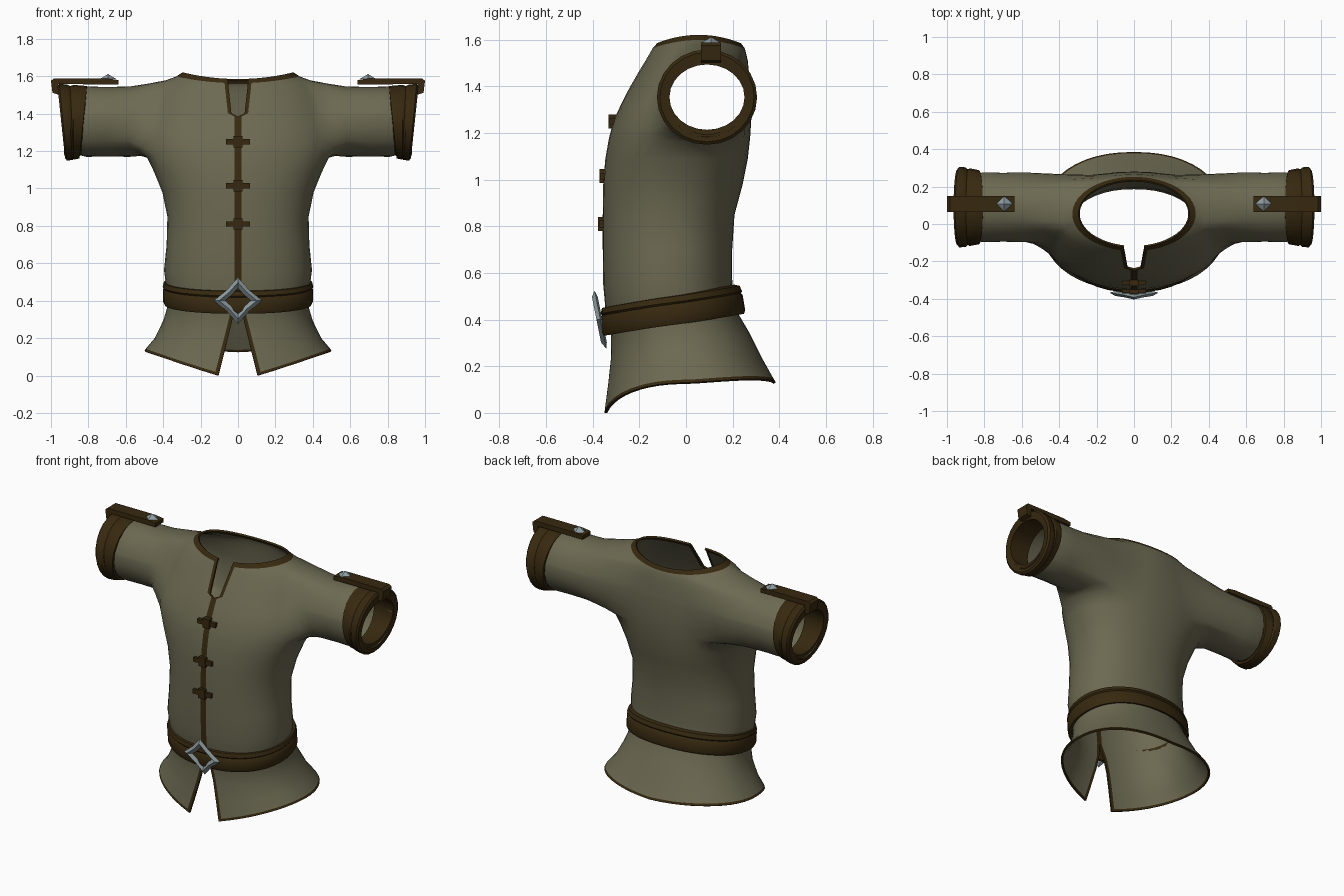
import bpy, bmesh, math
from math import sin, cos, pi, asin, atan2, copysign

if "Cube" in bpy.data.objects:
    bpy.data.objects.remove(bpy.data.objects["Cube"])


def material(name, rgb):
    m = bpy.data.materials.new(name)
    m.diffuse_color = (*rgb, 1)
    m.use_nodes = True
    m.node_tree.nodes["Principled BSDF"].inputs["Base Color"].default_value = m.diffuse_color
    return m


CLOTH = material("olive_cloth", (0.150, 0.141, 0.083))
LEATHER = material("dark_leather", (0.038, 0.022, 0.005))
METAL = material("pale_metal", (0.27, 0.33, 0.35))


def finish(bm, name, mats, mirror=False, shell=0, angle=40):
    """Turn a bmesh into a named object, bake its modifiers and shade it."""
    bmesh.ops.recalc_face_normals(bm, faces=bm.faces)
    me = bpy.data.meshes.new(name)
    bm.to_mesh(me)
    bm.free()
    ob = bpy.data.objects.new(name, me)
    bpy.context.collection.objects.link(ob)
    for m in mats:
        me.materials.append(m)
    if mirror:
        ob.modifiers.new("mirror", 'MIRROR').merge_threshold = 0.002
    if shell:
        s = ob.modifiers.new("shell", 'SOLIDIFY')
        s.thickness, s.offset, s.material_offset_rim = shell, -1, 1
    bpy.ops.object.select_all(action='DESELECT')
    ob.select_set(True)
    bpy.context.view_layer.objects.active = ob
    bpy.ops.object.convert(target='MESH')
    bpy.ops.object.shade_smooth_by_angle(angle=math.radians(angle))
    return ob


def loft(bm, rows, wrap_rows=False, caps=False):
    """Skin closed rings of points; optionally join last ring to first."""
    vs = [[bm.verts.new(p) for p in r] for r in rows]
    n = len(vs[0])
    for i in range(len(vs) if wrap_rows else len(vs) - 1):
        a, b = vs[i], vs[(i + 1) % len(vs)]
        for j in range(n):
            k = (j + 1) % n
            bm.faces.new((a[j], a[k], b[k], b[j]))
    if caps:
        bm.faces.new(vs[0])
        bm.faces.new(vs[-1])


def box(bm, centre, size):
    r = bmesh.ops.create_cube(bm, size=1)
    bmesh.ops.scale(bm, vec=size, verts=r["verts"])
    bmesh.ops.translate(bm, vec=centre, verts=r["verts"])


# Tunic body outline: height at the front, half width, front y, back y
BODY = [
    (0.0, 0.5, -0.355, 0.385), (0.014, 0.493, -0.353, 0.378), (0.12, 0.447, -0.337, 0.325),
    (0.24, 0.4, -0.322, 0.272), (0.33, 0.375, -0.322, 0.225), (0.44, 0.385, -0.345, 0.2),
    (0.55, 0.396, -0.355, 0.198), (0.7, 0.382, -0.357, 0.198), (0.85, 0.378, -0.357, 0.208),
    (0.98, 0.405, -0.355, 0.243), (1.09, 0.45, -0.346, 0.265), (1.18, 0.488, -0.33, 0.275),
    (1.26, 0.5, -0.308, 0.28), (1.33, 0.49, -0.275, 0.28), (1.385, 0.474, -0.247, 0.278),
    (1.402, 0.47, -0.238, 0.277), (1.46, 0.45, -0.205, 0.27), (1.51, 0.418, -0.175, 0.265),
    (1.545, 0.375, -0.155, 0.257), (1.563, 0.33, -0.145, 0.252), (1.585, 0.297, -0.126, 0.236),
]
COLS = 24
ARM_ROWS, ARM_COLS = (11, 18), (9, 21)
SLEEVE_Y, SLEEVE_Z = 0.09, 1.357


def squared(v, e):
    return copysign(abs(v) ** e, v)


def body_point(row, j):
    z, w, yf, yb = row
    e = min(1, max(0.9, 0.9 + (z - 1.3) * 0.5))
    # skirt slit below, collar notch above, closed between
    gap = 0.035 + 0.11 * (z - 1.4) if z > 1.4 else max(0, 0.105 - 0.25 * z)
    # the skirt rises towards the back, the collar rises at the sides
    rise = 0.13 - 0.11 * z if z < 0.5 else max(0, 0.2 * (0.7 - z))
    lift = max(0, min(0.036, 0.25 * (z - 1.41)))
    a0, a1 = (asin((g / w) ** (1 / e)) for g in (gap, gap + 0.019))
    a = a0 if j == 0 else a1 + (pi - a1) * (j - 1) / (COLS - 1)
    if z < 0.1:  # hem climbs straight to the sides, then stays level
        f = (sin(a) - sin(a0)) / (1 - sin(a0)) if a < pi / 2 else 1 - 0.12 * sin(2 * a)
    else:
        f = max(0, (cos(a0) - cos(a)) / 2) ** (0.6 if z < 0.2 else 1)
    y = (yf + yb) / 2 - (yb - yf) / 2 * squared(cos(a), e)
    x = 0 if j == COLS else w * squared(sin(a), e)
    return (x, y, z + rise * f + lift * sin(a) ** 2)


bm = bmesh.new()
grid = [[bm.verts.new(body_point(r, j)) for j in range(COLS + 1)] for r in BODY]
(r0, r1), (c0, c1) = ARM_ROWS, ARM_COLS
last = len(BODY) - 2
for i in range(last + 1):
    for j in range(COLS):
        if r0 <= i < r1 and c0 <= j < c1:
            continue  # armhole
        f = bm.faces.new((grid[i][j], grid[i][j + 1], grid[i + 1][j + 1], grid[i + 1][j]))
        # leather trim on the hem, the neckline and the front edges
        f.material_index = int(j == 0 or i in (0, last))

# Sleeve grown from the armhole edge: x, radius, blend away from the armhole
loop = ([grid[r0][j] for j in range(c0, c1)] + [grid[i][c1] for i in range(r0, r1)]
        + [grid[r1][j] for j in range(c1, c0, -1)] + [grid[i][c0] for i in range(r1, r0, -1)])
prev, soft = loop, list(loop)
for x, r, blend in ((0.58, 0.188, 0.5), (0.58, 0.188, 1), (0.7, 0.186, 1), (0.81, 0.188, 1),
                    (0.85, 0.178, 1), (0.93, 0.175, 1)):
    ring = []
    for v in loop:
        a = atan2(v.co.z - SLEEVE_Z, v.co.y - SLEEVE_Y)
        p = v.co.copy()
        p.x, p.y, p.z = x, SLEEVE_Y + r * cos(a), SLEEVE_Z + r * sin(a)
        ring.append(bm.verts.new(v.co.lerp(p, blend)))
    for k in range(len(loop)):
        m = (k + 1) % len(loop)
        bm.faces.new((prev[k], prev[m], ring[m], ring[k]))
    if blend < 1:
        soft += ring
    prev = ring
for _ in range(2):
    bmesh.ops.smooth_vert(bm, verts=soft, factor=0.4, use_axis_x=True, use_axis_y=True, use_axis_z=True)
finish(bm, "tunic_body", (CLOTH, LEATHER), mirror=True, shell=0.012, angle=60)

# Cuffs: x, radius, tilt, height ratio
bm = bmesh.new()
rows = []
for x, r, tilt, k in ((0.826, 0.184, -0.02, 0.98), (0.828, 0.198, -0.02, 0.98), (0.88, 0.208, 0, 0.96),
                      (0.888, 0.202, 0.01, 0.96), (0.9, 0.213, 0.015, 0.95), (0.935, 0.215, 0.02, 0.95),
                      (0.945, 0.202, 0.02, 0.95), (0.94, 0.161, 0.02, 0.87), (0.80, 0.165, 0, 0.95)):
    ang = [2 * pi * n / 24 for n in range(24)]
    rows.append([(x + tilt * sin(a), SLEEVE_Y + r * cos(a), SLEEVE_Z - 0.003 + k * r * sin(a)) for a in ang])
loft(bm, rows, wrap_rows=True)
finish(bm, "sleeve_cuffs", (LEATHER,), mirror=True)

# Shoulder straps folded over the cuffs
bm = bmesh.new()
side = ((0.64, 1.556), (0.64, 1.58), (0.7, 1.588), (0.985, 1.588), (1.0, 1.575),
        (0.992, 1.512), (0.955, 1.5), (0.96, 1.558))
loft(bm, [[(x, y, z) for x, z in side] for y in (0.065, 0.15)], caps=True)
finish(bm, "cuff_straps", (LEATHER,), mirror=True)

# Strap studs
bm = bmesh.new()
r = bmesh.ops.create_cone(bm, cap_ends=True, segments=4, radius1=0.046, radius2=0, depth=0.028)
bmesh.ops.translate(bm, vec=(0.695, 0.108, 1.598), verts=r["verts"])
finish(bm, "strap_studs", (METAL,), mirror=True, angle=10)

# Belt section: height above the lower edge and outward offset, tilted up to the back
bm = bmesh.new()
rows = []
for h, out in ((0.005, -0.025), (0, -0.008), (0.015, 0), (0.08, 0.002),
               (0.088, -0.004), (0.096, 0.003), (0.12, -0.003), (0.125, -0.025)):
    ring = []
    for k in range(40):
        a = 2 * pi * k / 40
        yf, yb = -0.363 - out, 0.257 - 0.2 * h + out
        ring.append(((0.4 + out) * squared(sin(a), 0.9),
                     (yf + yb) / 2 - (yb - yf) / 2 * squared(cos(a), 0.9),
                     0.33 + h + 0.095 * (1 - cos(a)) / 2))
    rows.append(ring)
loft(bm, rows, wrap_rows=True)
finish(bm, "belt", (LEATHER,))

# Diamond buckle: scale and depth of each ring, leaning forward at the top
bm = bmesh.new()
rows = []
for s, depth in ((1, 0), (0.78, -0.017), (0.54, 0), (0.78, 0.008)):
    ring = []
    for k in range(8):
        r = s * (1 if k % 2 == 0 else 0.65)
        x, z = 0.13 * r * cos(k * pi / 4), 0.125 * r * sin(k * pi / 4)
        ring.append((x, -0.367 + depth - 0.2 * z, 0.4 + z))
    rows.append(ring)
loft(bm, rows, wrap_rows=True)
finish(bm, "belt_buckle", (METAL,), angle=15)

# Front toggles
for n, (y, z) in enumerate(((-0.312, 1.25), (-0.352, 1.015), (-0.357, 0.81))):
    bm = bmesh.new()
    box(bm, (0, y, z), (0.13, 0.03, 0.028))
    box(bm, (0, y - 0.002, z), (0.048, 0.036, 0.06))
    finish(bm, f"toggle_{n + 1}", (LEATHER,))
